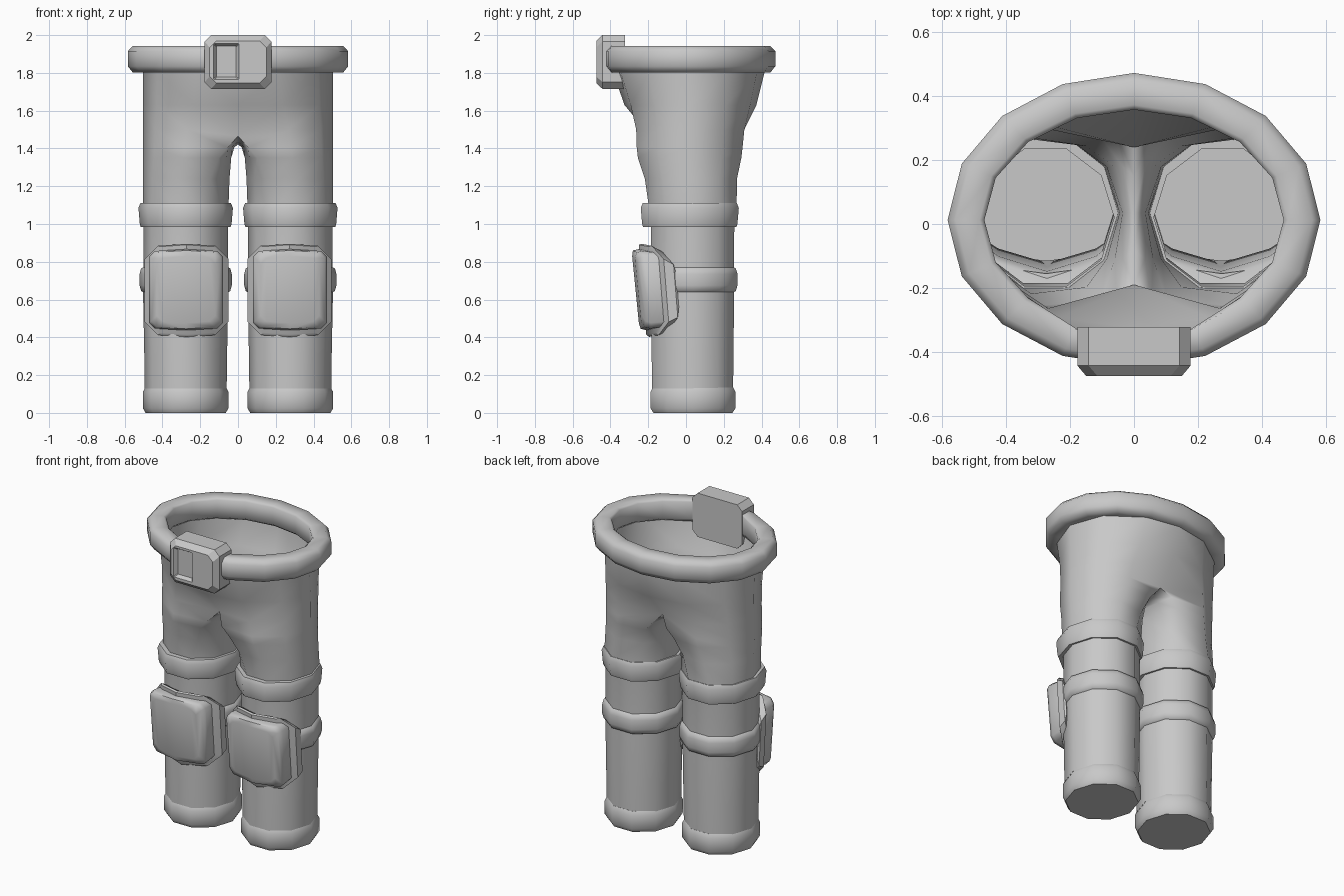
import bpy, bmesh, math

if "Cube" in bpy.data.objects:
    bpy.data.objects.remove(bpy.data.objects["Cube"])

mat = bpy.data.materials.new("plain_grey")
mat.diffuse_color = (0.58, 0.58, 0.58, 1)
mat.use_nodes = True
mat.node_tree.nodes["Principled BSDF"].inputs["Base Color"].default_value = mat.diffuse_color
LEG_X, LEG_Y = 0.277, 0.035


def finish(name, bm, angle=45, mirror=False):
    bmesh.ops.recalc_face_normals(bm, faces=bm.faces)
    me = bpy.data.meshes.new(name)
    bm.to_mesh(me)
    bm.free()
    ob = bpy.data.objects.new(name, me)
    bpy.context.collection.objects.link(ob)
    me.materials.append(mat)
    bpy.ops.object.select_all(action='DESELECT')
    ob.select_set(True)
    bpy.context.view_layer.objects.active = ob
    bpy.ops.object.shade_smooth_by_angle(angle=math.radians(angle))
    if mirror:
        ob.modifiers.new("mirror", 'MIRROR')
    return ob


def bridge(bm, a, b, closed=True):
    n = len(a)
    for i in range(n if closed else n - 1):
        j = (i + 1) % n
        bm.faces.new((a[i], a[j], b[j], b[i]))


def loft(rings, caps='flat'):
    """Skin a list of rings; caps are flat, strips (for bowed plates), none or loop."""
    bm = bmesh.new()
    vs = [[bm.verts.new(p) for p in r] for r in rings]
    for a, b in zip(vs, vs[1:]):
        bridge(bm, a, b)
    if caps == 'loop':
        bridge(bm, vs[-1], vs[0])
    for r in (vs[0], vs[-1]):
        if caps == 'flat':
            bm.faces.new(r)
        elif caps == 'strips':
            for i in range(4):
                bm.faces.new((r[i], r[i + 1], r[8 - i], r[9 - i]))
    return bm


def oval(cx, cy, z, rx, ry, n):
    return [(cx + rx * math.cos(2 * math.pi * k / n),
             cy + ry * math.sin(2 * math.pi * k / n), z) for k in range(n)]


def leg_oval(z, rx, ry, cy=LEG_Y):
    return oval(LEG_X, cy, z, rx, ry, 10)


# trousers: one leg with its half of the hips, mirrored
bm = bmesh.new()
leg = [(0.13, 0.217, 0.225), (0.3, 0.219, 0.228), (0.6, 0.225, 0.23),
       (1.0, 0.223, 0.232), (1.1, 0.227, 0.245)]
rings = [[bm.verts.new(p) for p in leg_oval(z, rx, ry)] for z, rx, ry in leg]
for a, b in zip(rings, rings[1:]):
    bridge(bm, a, b)
bm.faces.new(rings[0])

HIP_ANGLE = {7: -90, 8: -64, 9: -32, 0: 0, 1: 32, 2: 64, 3: 90}


def hip_point(k, z, t, ry, cy, seam=False):
    x, y, _ = leg_oval(z, 0.227, 0.245)[k]
    a = math.radians(HIP_ANGLE[k])
    hx, hy = 0.503 * math.cos(a), cy + ry * math.sin(a)
    x, y = x + (hx - x) * t, y + (hy - y) * t
    return (0 if seam and k in (3, 7) else x, y, z)


# upper thigh rings narrowing towards the crotch
prev = rings[-1]
for z, t, ry, cy, inner, side in ((1.24, 0.2, 0.32, -0.01, 0.045, 0.085),
                                  (1.35, 0.45, 0.36, 0.0, 0.036, 0.06),
                                  (1.405, 0.52, 0.36, 0.005, 0.02, 0.035)):
    ring = []
    for k in range(10):
        if k in HIP_ANGLE:
            x, y, _ = hip_point(k, z, t, ry, cy)
            if k in (3, 7):  # inner seam columns draw in towards the middle
                x, y = x * (0.55 if z > 1.4 else 0.9), y * 0.88
            p = (x, y, z)
        else:
            p = (inner if k == 5 else side, leg_oval(z, 0.227, 0.245)[k][1], z)
        ring.append(bm.verts.new(p))
    bridge(bm, prev, ring)
    prev = ring

# crotch arch ring
arch = {3: (0, 0.24, 1.465), 4: (0, 0.15, 1.435), 5: (0, 0.035, 1.422),
        6: (0, -0.08, 1.435), 7: (0, -0.19, 1.465)}
ring = [bm.verts.new(arch[k] if k in arch else hip_point(k, 1.5, 0.62, 0.355, 0.015))
        for k in range(10)]
bridge(bm, prev, ring)

# hips above the arch
prev = [ring[k] for k in HIP_ANGLE]
for z, t, ry, cy in ((1.63, 0.88, 0.365, 0.022), (1.8, 1, 0.4, 0.015), (1.85, 1, 0.405, 0.0125)):
    row = [bm.verts.new(hip_point(k, z, t, ry, cy, True)) for k in HIP_ANGLE]
    bridge(bm, prev, row, closed=False)
    prev = row
finish("trousers", bm, 75, True)

# ankle cuffs
finish("ankle_cuff", loft([leg_oval(z, rx, ry, 0.037) for z, rx, ry in (
    (0, 0.212, 0.22), (0.025, 0.227, 0.237), (0.11, 0.227, 0.237),
    (0.135, 0.214, 0.224))]), 50, True)

# thigh bands
finish("thigh_band", loft([leg_oval(z, rx, ry, 0.02) for z, rx, ry in (
    (0.985, 0.215, 0.225), (0.985, 0.238, 0.26), (1.0, 0.243, 0.265), (1.085, 0.25, 0.273),
    (1.11, 0.24, 0.262), (1.11, 0.215, 0.225))], 'none'), 40, True)

# knee straps
finish("knee_strap", loft([leg_oval(z, rx, ry) for z, rx, ry in (
    (0.635, 0.215, 0.22), (0.645, 0.236, 0.24), (0.675, 0.244, 0.25),
    (0.735, 0.244, 0.25), (0.765, 0.236, 0.24), (0.775, 0.215, 0.22))], 'none'), 50, True)


def plate_ring(y, cx, hw, lo, hi, cut, arch=0.0, shear=0.0, bow=0.0):
    """Chamfered rectangle, arched above and below, leaning and bowed forwards."""
    pts = [(-hw, lo + cut), (-hw + cut, lo), (0, lo - arch), (hw - cut, lo), (hw, lo + cut),
           (hw, hi - cut), (hw - cut, hi), (0, hi + arch), (-hw + cut, hi), (-hw, hi - cut)]
    return [(cx + x, y - shear * (z - 0.65) - bow * (1 - (x / hw) ** 2), z) for x, z in pts]


# knee pads: backing wrapped round the leg, with a rounded cap
finish("knee_pad_backing", loft([plate_ring(y, 0.272, hw, lo, hi, c, 0.01, 0.08, b) for y, hw, lo, hi, c, b in (
    (-0.045, 0.213, 0.5, 0.8, 0.06, 0.09), (-0.055, 0.222, 0.44, 0.85, 0.065, 0.1),
    (-0.105, 0.222, 0.412, 0.885, 0.07, 0.11), (-0.125, 0.2, 0.425, 0.88, 0.06, 0.105))],
    'strips'), 40, True)
finish("knee_pad_cap", loft([plate_ring(y, 0.275, hw, lo, hi, c, 0.01, 0.1, b) for y, hw, lo, hi, c, b in (
    (-0.105, 0.188, 0.46, 0.845, 0.025, 0.03), (-0.2, 0.196, 0.447, 0.857, 0.03, 0.03),
    (-0.23, 0.185, 0.455, 0.85, 0.03, 0.03), (-0.247, 0.155, 0.485, 0.82, 0.03, 0.02))],
    'strips'), 50, True)

# belt: sixteen-sided ring, flattened inside behind the buckle
belt = [oval(0, 0.0125, z, 0.583 - d, 0.46 - d, 16) for d, z in (
    (0.115, 1.93), (0.1, 1.942), (0.025, 1.942), (0, 1.915), (0, 1.835),
    (0.025, 1.803), (0.095, 1.803), (0.115, 1.82))]
belt = [[(x, min(y, -0.328) if abs(x) < 0.2 and y < 0 else y, z) for x, y, z in r] for r in belt]
finish("belt", loft(belt, 'loop'), 60)

# buckle with a sunken window on one side
buckle = finish("buckle", loft([plate_ring(y, 0, hw, 1.858 - hh, 1.858 + hh, 0.035) for y, hw, hh in (
    (-0.322, 0.177, 0.142), (-0.443, 0.177, 0.142), (-0.475, 0.15, 0.112))]), 30)
cutter = finish("buckle_window_cutter", loft([plate_ring(y, -0.062, hw, 1.86 - hh, 1.86 + hh, 0.004) for y, hw, hh in (
    (-0.5, 0.085, 0.11), (-0.452, 0.052, 0.082))]), 25)
cutter.hide_render = True
cutter.display_type = 'WIRE'
cut = buckle.modifiers.new("window", 'BOOLEAN')
cut.operation = 'DIFFERENCE'
cut.solver = 'EXACT'
cut.object = cutter
